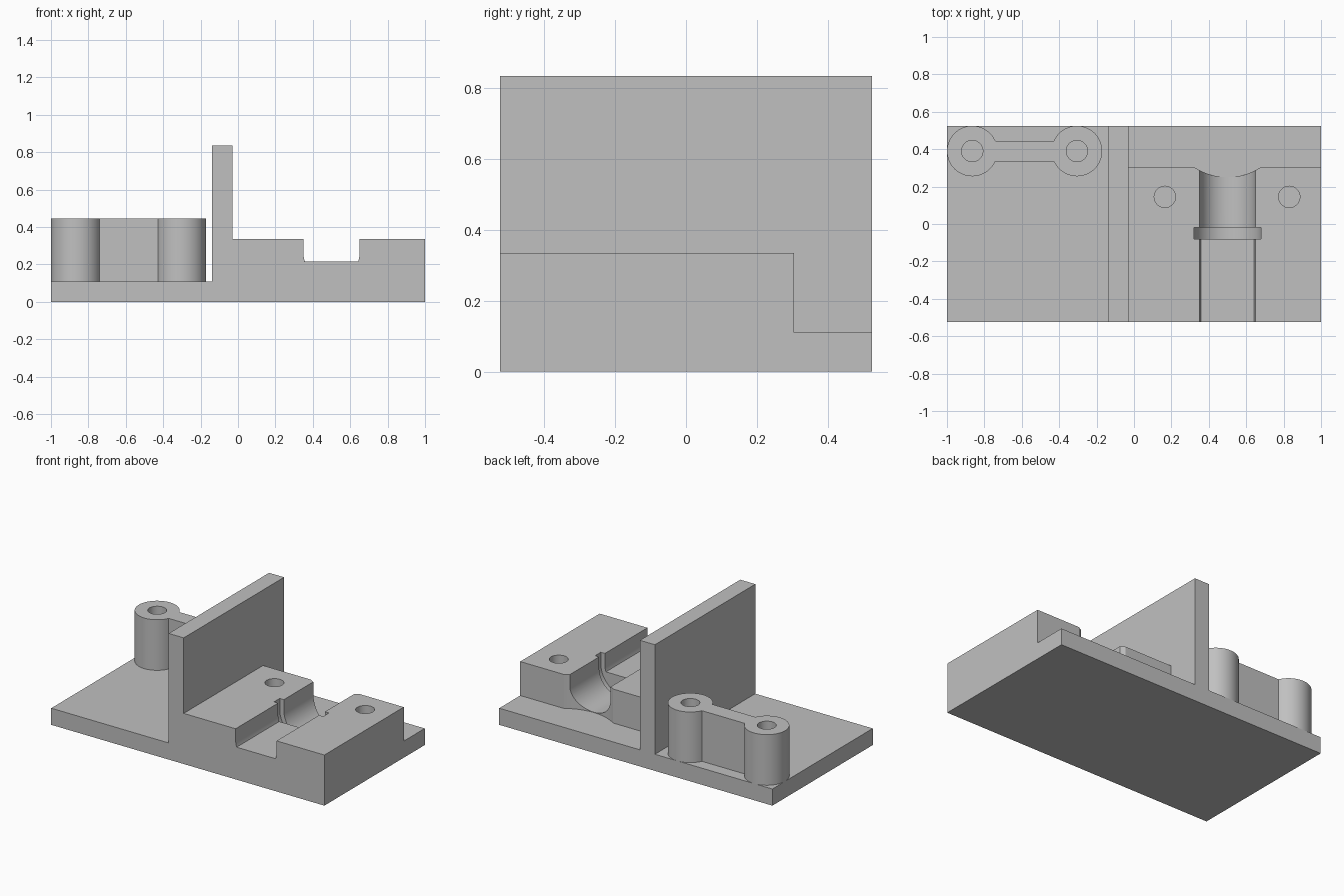
import bpy, bmesh
from math import sin, cos, pi, asin, radians

cube = bpy.data.objects.get("Cube")
if cube:
    bpy.data.objects.remove(cube, do_unlink=True)

grey = bpy.data.materials.new("plain grey")
grey.use_nodes = True
grey.diffuse_color = (0.53, 0.53, 0.53, 1)
grey.node_tree.nodes["Principled BSDF"].inputs["Base Color"].default_value = grey.diffuse_color


def arc(cx, cy, r, start, end, steps=24):
    return [(cx + r * cos(start + (end - start) * i / steps),
             cy + r * sin(start + (end - start) * i / steps)) for i in range(steps + 1)]


def prism(name, outline, axis, low, high):
    """Extrude a flat outline along y (outline in x, z) or z (outline in x, y)."""
    bm = bmesh.new()
    place = (lambda p: (p[0], low, p[1])) if axis == "y" else (lambda p: (p[0], p[1], low))
    face = bm.faces.new([bm.verts.new(place(p)) for p in outline])
    top = bmesh.ops.extrude_face_region(bm, geom=[face])["geom"]
    shift = (0, high - low, 0) if axis == "y" else (0, 0, high - low)
    bmesh.ops.translate(bm, vec=shift, verts=[v for v in top if isinstance(v, bmesh.types.BMVert)])
    bmesh.ops.remove_doubles(bm, verts=bm.verts, dist=1e-5)
    bmesh.ops.recalc_face_normals(bm, faces=bm.faces)
    mesh = bpy.data.meshes.new(name)
    bm.to_mesh(mesh)
    bm.free()
    mesh.materials.append(grey)
    obj = bpy.data.objects.new(name, mesh)
    bpy.context.collection.objects.link(obj)
    return obj


def activate(obj):
    bpy.ops.object.select_all(action="DESELECT")
    obj.select_set(True)
    bpy.context.view_layer.objects.active = obj


def cut(obj, cutter):
    activate(obj)
    mod = obj.modifiers.new("cut", "BOOLEAN")
    mod.operation, mod.solver, mod.object = "DIFFERENCE", "EXACT", cutter
    bpy.ops.object.modifier_apply(modifier=mod.name)
    bpy.data.objects.remove(cutter, do_unlink=True)


def drill(obj, x, y, bottom):
    cut(obj, prism("drill_cutter", arc(x, y, hole_r, 0, 2 * pi, 48), "z", bottom, 1))


width, depth = 1.0, 0.525
plate_z, block_z, wall_z, post_z = 0.11, 0.335, 0.835, 0.445
wall_left, wall_right = -0.14, -0.03
hole_r = 0.057

# Base plate, divider wall and bearing block in one solid
body = prism("bracket_body", [
    (-width, 0), (width, 0), (width, block_z), (wall_right, block_z),
    (wall_right, wall_z), (wall_left, wall_z), (wall_left, plate_z), (-width, plate_z)],
    "y", -depth, depth)

# Rear ledge with the curved relief behind the channel
half = asin(0.18 / 0.32)
relief = arc(0.5, 0.57, 0.32, -pi / 2 - half, -pi / 2 + half)
ledge_y = relief[0][1]
cut(body, prism("ledge_cutter", [(wall_right, 0.7), (wall_right, ledge_y)] + relief +
                [(1.1, ledge_y), (1.1, 0.7)], "z", plate_z, 0.6))


# Channel: flat-floored front run, collar groove, round rear bore
def channel(radius, sweep, low, high):
    cx, cz = 0.5, 0.262
    outline = ([(cx - radius, 0.6)] + arc(cx, cz, radius, pi, pi + sweep) +
               arc(cx, cz, radius, 2 * pi - sweep, 2 * pi) + [(cx + radius, 0.6)])
    cut(body, prism("channel_cutter", outline, "y", low, high))


channel(0.15, asin(0.047 / 0.15), -0.7, -0.05)
channel(0.15, pi / 2, -0.05, 0.7)
channel(0.18, pi / 2, -0.08, -0.02)

# Screw holes in the block
for x in (0.165, 0.83):
    drill(body, x, 0.145, plate_z)

# Twin screw posts joined by a web
post_r, post_y, posts_x = 0.135, 0.39, (-0.865, -0.305)
neck = asin(0.055 / post_r)
posts = prism("screw_posts", arc(posts_x[0], post_y, post_r, neck, 2 * pi - neck, 48) +
              arc(posts_x[1], post_y, post_r, -pi + neck, pi - neck, 48), "z", plate_z, post_z)
for x in posts_x:
    drill(posts, x, post_y, plate_z + 0.002)

for obj in (body, posts):
    activate(obj)
    bpy.ops.object.shade_smooth_by_angle(angle=radians(25))
